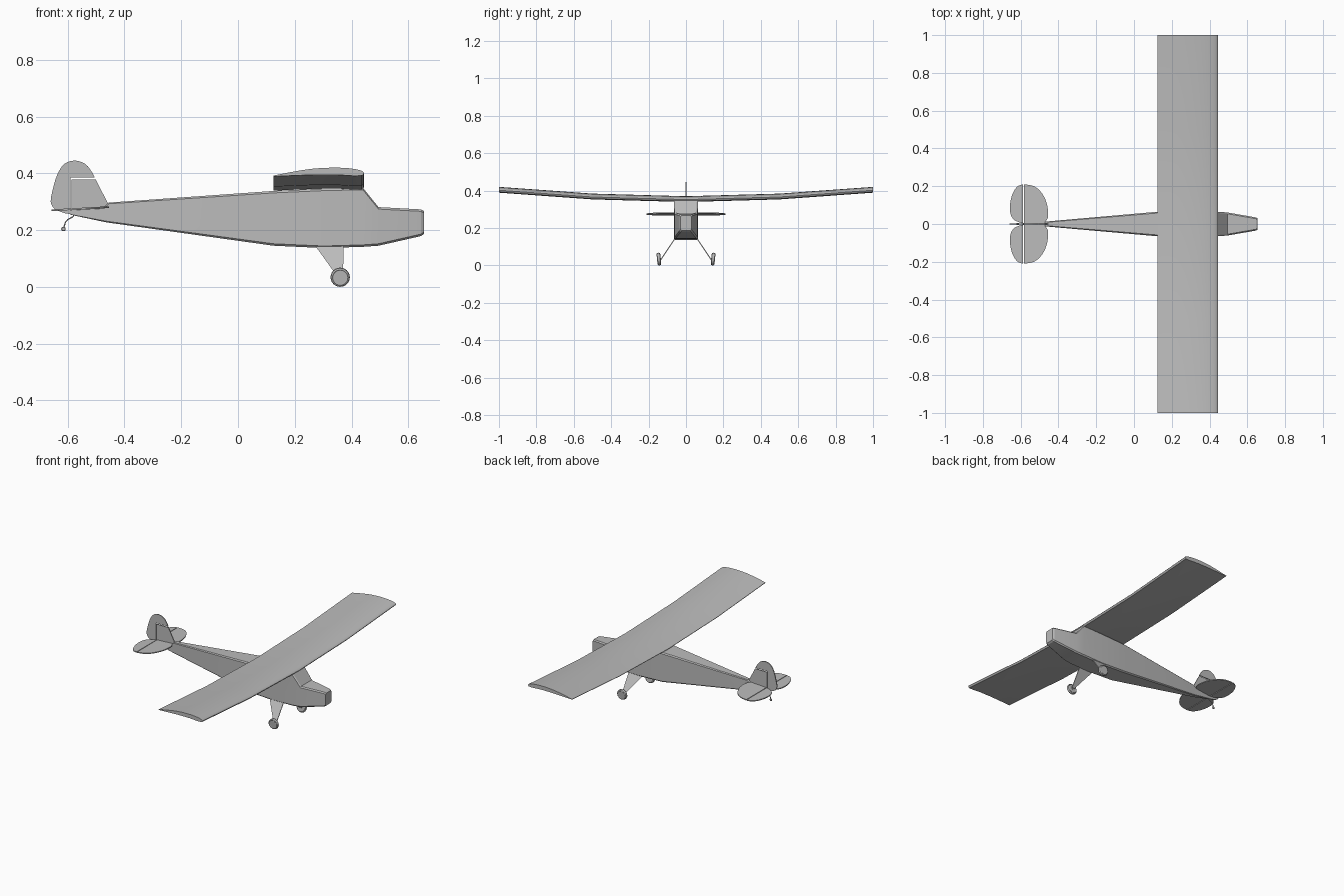
import bpy, bmesh, math
from mathutils import Vector, Matrix

if "Cube" in bpy.data.objects:
    bpy.data.objects.remove(bpy.data.objects["Cube"])

grey = bpy.data.materials.new("light_grey")
grey.diffuse_color = (0.5, 0.5, 0.5, 1)
grey.use_nodes = True
grey.node_tree.nodes["Principled BSDF"].inputs["Base Color"].default_value = grey.diffuse_color


def finish(name, bm, angle=30):
    bmesh.ops.recalc_face_normals(bm, faces=bm.faces)
    me = bpy.data.meshes.new(name)
    bm.to_mesh(me)
    bm.free()
    me.materials.append(grey)
    ob = bpy.data.objects.new(name, me)
    bpy.context.collection.objects.link(ob)
    bpy.ops.object.select_all(action='DESELECT')
    ob.select_set(True)
    bpy.context.view_layer.objects.active = ob
    bpy.ops.object.shade_smooth_by_angle(angle=math.radians(angle))
    return ob


def loft(name, rings, angle=30):
    """Skin a list of closed rings and cap both ends."""
    bm = bmesh.new()
    vs = [[bm.verts.new(p) for p in r] for r in rings]
    n = len(vs[0])
    for a, b in zip(vs, vs[1:]):
        for i in range(n):
            j = (i + 1) % n
            bm.faces.new((a[i], a[j], b[j], b[i]))
    bm.faces.new(vs[0])
    bm.faces.new(vs[-1])
    return finish(name, bm, angle)


def plate(name, pts, to3d, t=0.006):
    """Thin flat panel; to3d maps (u, v, offset) to a position."""
    return loft(name, [[to3d(u, v, o) for u, v in pts] for o in (-t / 2, t / 2)])


def smooth_outline(pts, steps=3):
    """Open Catmull-Rom curve through the points."""
    p = [Vector(q) for q in pts]
    p = [2 * p[0] - p[1]] + p + [2 * p[-1] - p[-2]]
    out = []
    for a, b, c, d in zip(p, p[1:], p[2:], p[3:]):
        for k in range(steps):
            t = k / steps
            out.append(0.5 * (2 * b + (c - a) * t + (2 * a - 5 * b + 4 * c - d) * t * t
                              + (3 * b - a - 3 * c + d) * t ** 3))
    return [tuple(v) for v in out] + [tuple(pts[-1])]


# Fuselage: x, bottom, top, half width
stations = [(-0.59, 0.254, 0.271, 0.004), (-0.472, 0.229, 0.280, 0.013),
            (-0.455, 0.226, 0.297, 0.014), (0.125, 0.145, 0.338, 0.065),
            (0.30, 0.137, 0.346, 0.065), (0.44, 0.141, 0.349, 0.065),
            (0.495, 0.145, 0.281, 0.061), (0.645, 0.179, 0.273, 0.035),
            (0.655, 0.186, 0.267, 0.029)]
rings = []
for x, b, t, w in stations:
    c = min(0.007, 0.3 * w)
    rings.append([(x, y, z) for y, z in (
        (-w, b + c), (-w + c, b), (w - c, b), (w, b + c),
        (w, t - c), (w - c, t), (-w + c, t), (-w, t - c))])
loft("fuselage", rings, 20)

# Wing: one airfoil section swept along a rising span
airfoil = smooth_outline([(0.125, 0.392), (0.19, 0.405), (0.26, 0.416), (0.33, 0.420),
                          (0.39, 0.418), (0.43, 0.411), (0.444, 0.402), (0.437, 0.392)], 2)
airfoil += [(0.41, 0.391), (0.35, 0.395), (0.27, 0.395), (0.19, 0.392), (0.125, 0.389)]
span = [(-1, 0), (-0.5, -0.036), (0, -0.05), (0.5, -0.036), (1, 0)]
loft("wing", [[(x, y, z + dz) for x, z in airfoil] for y, dz in span])

# Vertical tail: fixed fin, and rudder with its balance area above
upright = lambda u, v, o: (u, o, v)
plate("fin", [(-0.587, 0.262), (-0.587, 0.379), (-0.502, 0.379), (-0.457, 0.292),
              (-0.48, 0.272)], upright)
rudder = smooth_outline([(-0.612, 0.260), (-0.645, 0.274), (-0.660, 0.300), (-0.652, 0.345),
                         (-0.637, 0.395), (-0.612, 0.433), (-0.575, 0.445),
                         (-0.538, 0.433), (-0.515, 0.405), (-0.505, 0.385)])
plate("rudder", rudder + [(-0.591, 0.385), (-0.591, 0.256)], upright)

# Horizontal tail halves, slightly tilted nose up
for side, s in (("left", 1), ("right", -1)):
    level = lambda u, v, o: (u, s * v, 0.281 + (u + 0.455) * 0.055 + o)
    stab = smooth_outline([(-0.472, 0.012), (-0.457, 0.03), (-0.455, 0.07), (-0.467, 0.125),
                           (-0.497, 0.175), (-0.535, 0.202), (-0.583, 0.210)])
    plate(side + "_stabiliser", [(-0.583, 0.0), (-0.472, 0.0)] + stab, level)
    elev = smooth_outline([(-0.587, 0.210), (-0.618, 0.198), (-0.643, 0.160),
                           (-0.656, 0.105), (-0.654, 0.055), (-0.635, 0.022), (-0.60, 0.006)])
    plate(side + "_elevator", elev + [(-0.587, 0.006)], level)


def wheel(name, centre, profile, tilt=0.0, n=24):
    """Spin a closed (axial, radius) profile about the y axis."""
    rings = [[Vector((r * math.cos(a * math.tau / n), y, r * math.sin(a * math.tau / n)))
              for a in range(n)] for y, r in profile]
    m = Matrix.Translation(centre) @ Matrix.Rotation(tilt, 4, 'X')
    return loft(name, [[m @ p for p in r] for r in rings])


# Main landing gear: tapered flat legs, stub axles and rounded tyres with raised hubs
tyre = [(-0.008, 0.010), (-0.008, 0.024), (-0.010, 0.027), (-0.007, 0.032), (0, 0.034),
        (0.007, 0.032), (0.010, 0.027), (0.008, 0.024), (0.008, 0.010)]
for side, s in (("left", 1), ("right", -1)):
    leg = [(0.272, 0.145, 0.058), (0.372, 0.145, 0.058),
           (0.370, 0.035, 0.132), (0.351, 0.035, 0.132)]
    loft(side + "_gear_leg", [[(x, s * (y + o), z) for x, z, y in leg]
                              for o in (-0.003, 0.003)])
    wheel(side + "_axle", (0.36, s * 0.138, 0.035), [(-0.008, 0.005), (0.008, 0.005)], n=10)
    wheel(side + "_wheel", (0.36, s * 0.145, 0.034), tyre, -s * 0.1)

# Tail wheel on a bent wire
cu = bpy.data.curves.new("tail_wire", 'CURVE')
cu.dimensions = '3D'
cu.bevel_depth = 0.0025
cu.bevel_resolution = 1
cu.use_fill_caps = True
sp = cu.splines.new('POLY')
path = [(-0.572, 0.262), (-0.582, 0.247), (-0.600, 0.237), (-0.608, 0.228), (-0.615, 0.205)]
sp.points.add(len(path) - 1)
for p, (x, z) in zip(sp.points, path):
    p.co = (x, 0, z, 1)
cu.materials.append(grey)
bpy.context.collection.objects.link(bpy.data.objects.new("tail_wire", cu))
wheel("tail_wheel", (-0.615, 0, 0.204),
      [(-0.004, 0.006), (-0.002, 0.008), (0.002, 0.008), (0.004, 0.006)], n=14)
